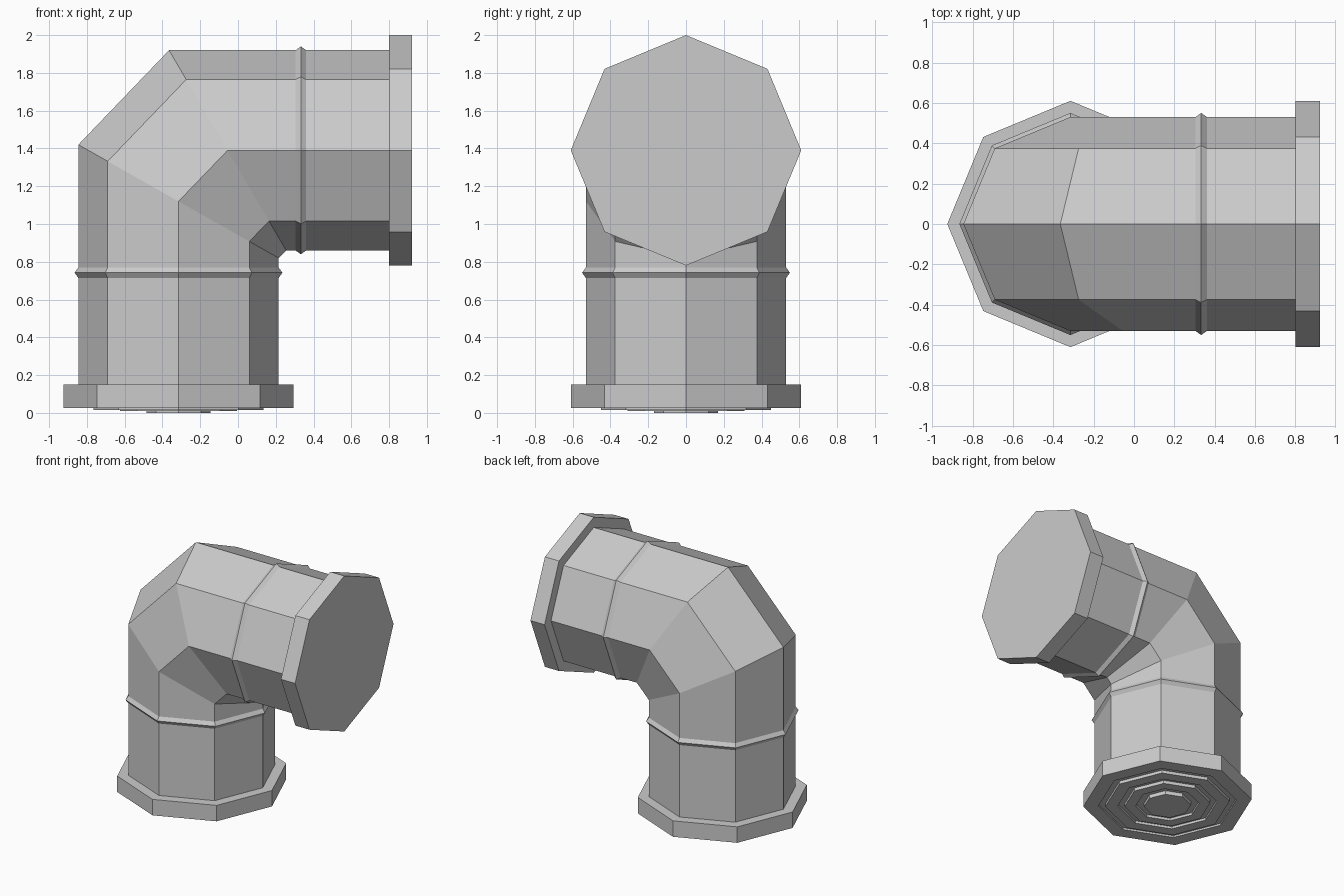
import bpy, bmesh
from math import cos, sin, tau

if "Cube" in bpy.data.objects:
    bpy.data.objects.remove(bpy.data.objects["Cube"])

N = 8            # octagonal sections
CX, CZ = -0.315, 1.39   # axis of the upright leg (x) and of the level leg (z)
R = 0.53


def upright(r, z, slope=0.0):
    """Octagon ring round the vertical axis; slope tilts it for the mitre."""
    return [(CX + r * cos(tau * k / N), r * sin(tau * k / N),
             z + slope * r * cos(tau * k / N)) for k in range(N)]


def level(r, x, slope=0.0):
    """Octagon ring round the horizontal axis."""
    return [(x + slope * r * cos(tau * k / N), r * sin(tau * k / N),
             CZ - r * cos(tau * k / N)) for k in range(N)]


def loft(name, rings, cap_end=False):
    bm = bmesh.new()
    loops = [[bm.verts.new(p) for p in ring] for ring in rings]
    for a, b in zip(loops, loops[1:]):
        for k in range(N):
            j = (k + 1) % N
            bm.faces.new((a[k], a[j], b[j], b[k]))
    if cap_end:
        bm.faces.new(loops[-1])
    bmesh.ops.recalc_face_normals(bm, faces=bm.faces)
    # make sure the sheet points outward: test a face on the far side in y
    f = max(bm.faces, key=lambda f: abs(f.normal.y) * f.calc_area())
    if f.normal.y * f.calc_center_median().y < 0:
        bmesh.ops.reverse_faces(bm, faces=bm.faces)
    mesh = bpy.data.meshes.new(name)
    bm.to_mesh(mesh)
    bm.free()
    obj = bpy.data.objects.new(name, mesh)
    bpy.context.collection.objects.link(obj)
    return obj


# Elbow pipe with a raised bead on each leg and a two-cut mitred bend
bead = [(R, -0.028), (R + 0.02, 0.0), (R, 0.028)]
loft("elbow_pipe",
     [upright(R, 0.15)]
     + [upright(r, 0.742 + d) for r, d in bead]
     + [upright(R, 1.12, -0.566), level(R, -0.055, 0.585)]
     + [level(r, 0.333 + d) for r, d in bead]
     + [level(R, 0.80)])

# Base flange, with concentric stepped ridges on the underside
base = [(R, 0.15), (0.61, 0.15), (0.61, 0.025), (0.50, 0.025), (0.50, 0.04),
        (0.45, 0.04), (0.45, 0.016), (0.36, 0.016), (0.36, 0.035),
        (0.31, 0.035), (0.31, 0.01), (0.23, 0.01), (0.23, 0.03),
        (0.17, 0.03), (0.17, 0.0)]
loft("base_flange", [upright(r, z) for r, z in base], cap_end=True)

# Outlet flange with a flat closed end
outlet = [(R, 0.80), (0.61, 0.80), (0.61, 0.922)]
loft("outlet_flange", [level(r, x) for r, x in outlet], cap_end=True)
